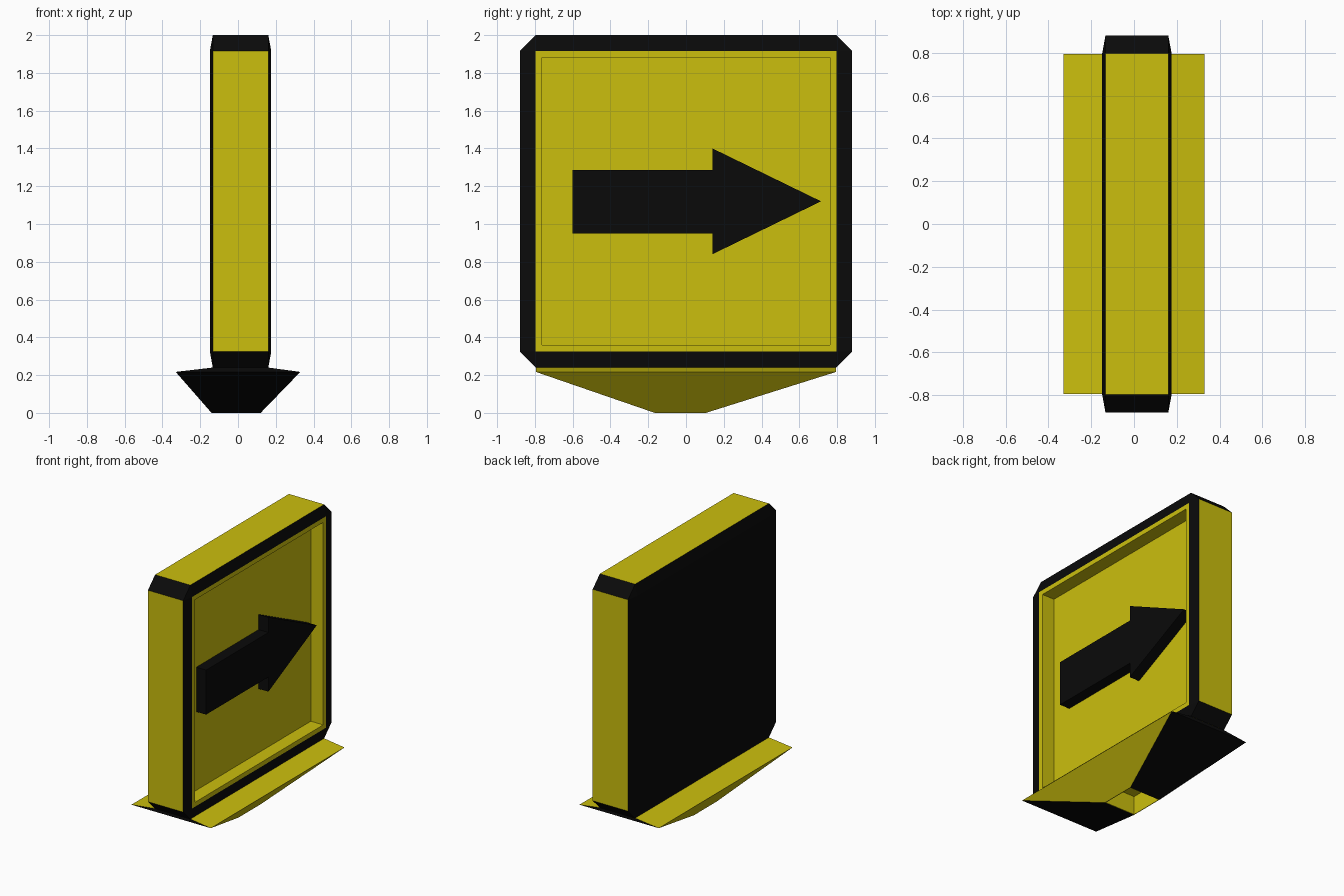
import bpy, bmesh
from mathutils import Vector

if "Cube" in bpy.data.objects:
    bpy.data.objects.remove(bpy.data.objects["Cube"])


def material(name, rgb):
    m = bpy.data.materials.new(name)
    m.diffuse_color = (*rgb, 1)
    m.use_nodes = True
    m.node_tree.nodes["Principled BSDF"].inputs["Base Color"].default_value = m.diffuse_color
    return m


YELLOW = material("yellow", (0.60, 0.52, 0.004))
BLACK = material("black", (0.003, 0.003, 0.003))


def finish(bm, name):
    bm.normal_update()
    me = bpy.data.meshes.new(name)
    bm.to_mesh(me)
    bm.free()
    me.materials.append(YELLOW)
    me.materials.append(BLACK)
    ob = bpy.data.objects.new(name, me)
    bpy.context.collection.objects.link(ob)
    return ob


def pocket(bm, face, rim, axis, level):
    """Inset a face and push it along one axis to the given level."""
    bmesh.ops.inset_region(bm, faces=[face], thickness=rim)
    bmesh.ops.inset_region(bm, faces=[face], thickness=0)
    for v in face.verts:
        v.co[axis] = level


def facing(bm, direction):
    return max(bm.faces, key=lambda f: f.normal.dot(Vector(direction)))


# Sign panel: chamfered cube squeezed to a slab, black chamfers and back
bm = bmesh.new()
bmesh.ops.create_cube(bm, size=1)
bmesh.ops.bevel(bm, geom=bm.edges[:], offset=0.048, segments=1, affect='EDGES')
bm.normal_update()
for f in bm.faces:
    flat = max(abs(c) for c in f.normal) > 0.99
    f.material_index = 0 if flat and f.normal.x > -0.9 else 1
bmesh.ops.scale(bm, vec=(0.325, 1.76, 1.76), verts=bm.verts)
bmesh.ops.translate(bm, vec=(0.0135, 0, 1.12), verts=bm.verts)
bm.normal_update()
pocket(bm, facing(bm, (1, 0, 0)), 0.048, 0, 0.073)
finish(bm, "sign_panel")

# Arrow: extruded outline standing on the pocket floor
outline = [(-0.6, 0.95), (0.14, 0.95), (0.14, 0.84), (0.715, 1.12),
           (0.14, 1.40), (0.14, 1.285), (-0.6, 1.285)]
bm = bmesh.new()
face = bm.faces.new([bm.verts.new((0.073, y, z)) for y, z in outline])
res = bmesh.ops.extrude_face_region(bm, geom=[face])
bmesh.ops.translate(bm, vec=(0.082, 0, 0),
                    verts=[g for g in res["geom"] if isinstance(g, bmesh.types.BMVert)])
bmesh.ops.recalc_face_normals(bm, faces=bm.faces)
for f in bm.faces:
    f.material_index = 1
finish(bm, "arrow")

# Base: stacked rectangles (x0, x1, y0, y1, z) tapering to a hollow foot
levels = [(-0.14, 0.12, -0.165, 0.105, 0.0),
          (-0.33, 0.33, -0.795, 0.795, 0.217),
          (-0.133, 0.16, -0.795, 0.795, 0.24)]
bm = bmesh.new()
rings = [[bm.verts.new(p) for p in ((a, c, z), (b, c, z), (b, d, z), (a, d, z))]
         for a, b, c, d, z in levels]
for low, high in zip(rings, rings[1:]):
    for i in range(4):
        j = (i + 1) % 4
        f = bm.faces.new((low[i], low[j], high[j], high[i]))
        f.material_index = 1 if i % 2 == 0 else 0
foot = bm.faces.new(rings[0][::-1])
bm.faces.new(rings[-1])
bm.normal_update()
pocket(bm, foot, 0.006, 2, 0.14)
finish(bm, "base")
